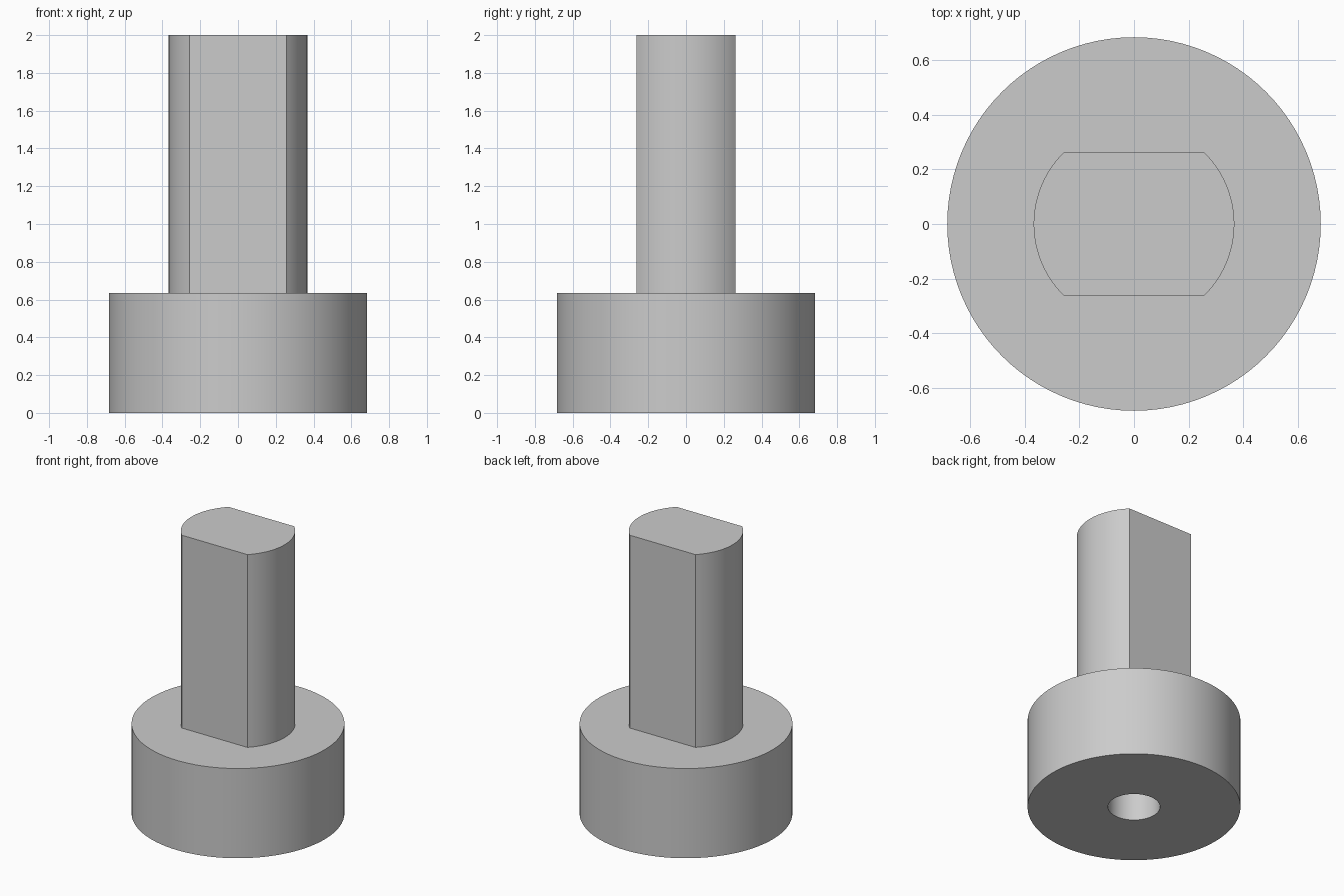
import bpy, bmesh, math

cube = bpy.data.objects.get("Cube")
if cube:
    bpy.data.objects.remove(cube, do_unlink=True)

BASE_R, BASE_H = 0.683, 0.635
SHAFT_R, FLAT_Y, TOP = 0.367, 0.262, 2.0
HOLE_R, HOLE_TOP = 0.167, 1.0

grey = bpy.data.materials.new("plain grey")
grey.use_nodes = True
colour = (0.6, 0.6, 0.6, 1)
grey.diffuse_color = colour
grey.node_tree.nodes["Principled BSDF"].inputs["Base Color"].default_value = colour


def arc(radius, start, end, steps):
    return [(radius * math.cos(a), radius * math.sin(a))
            for a in (start + (end - start) * i / steps for i in range(steps + 1))]


def prism(name, outline, z0, z1):
    """Extrude a closed outline from z0 to z1."""
    bm = bmesh.new()
    face = bm.faces.new([bm.verts.new((x, y, z0)) for x, y in outline])
    out = bmesh.ops.extrude_face_region(bm, geom=[face])
    top = [v for v in out["geom"] if isinstance(v, bmesh.types.BMVert)]
    bmesh.ops.translate(bm, verts=top, vec=(0, 0, z1 - z0))
    bmesh.ops.recalc_face_normals(bm, faces=bm.faces)
    mesh = bpy.data.meshes.new(name)
    bm.to_mesh(mesh)
    bm.free()
    mesh.materials.append(grey)
    obj = bpy.data.objects.new(name, mesh)
    bpy.context.collection.objects.link(obj)
    return obj


def circle(radius, sides):
    return arc(radius, 0, math.tau, sides)[:-1]


# Round collar and double-flat shaft
half = math.asin(FLAT_Y / SHAFT_R)
shaft_outline = (arc(SHAFT_R, -half, half, 24)
                 + arc(SHAFT_R, math.pi - half, math.pi + half, 24))
body = prism("collar_and_shaft", circle(BASE_R, 96), 0, BASE_H)
shaft = prism("shaft", shaft_outline, BASE_H - 0.2, TOP)

# Blind bore in the underside
bore = prism("bore_cutter", circle(HOLE_R, 64), -0.1, HOLE_TOP)

# Join the solids, cut the bore, then drop the helpers
bpy.context.view_layer.objects.active = body
for helper, operation in ((shaft, "UNION"), (bore, "DIFFERENCE")):
    mod = body.modifiers.new(operation.lower(), "BOOLEAN")
    mod.object, mod.operation, mod.solver = helper, operation, "EXACT"
    bpy.ops.object.modifier_apply(modifier=mod.name)
    bpy.data.objects.remove(helper, do_unlink=True)

# Smooth round walls with crisp edges
bpy.ops.object.select_all(action="DESELECT")
body.select_set(True)
bpy.ops.object.shade_smooth_by_angle(angle=math.radians(30))
